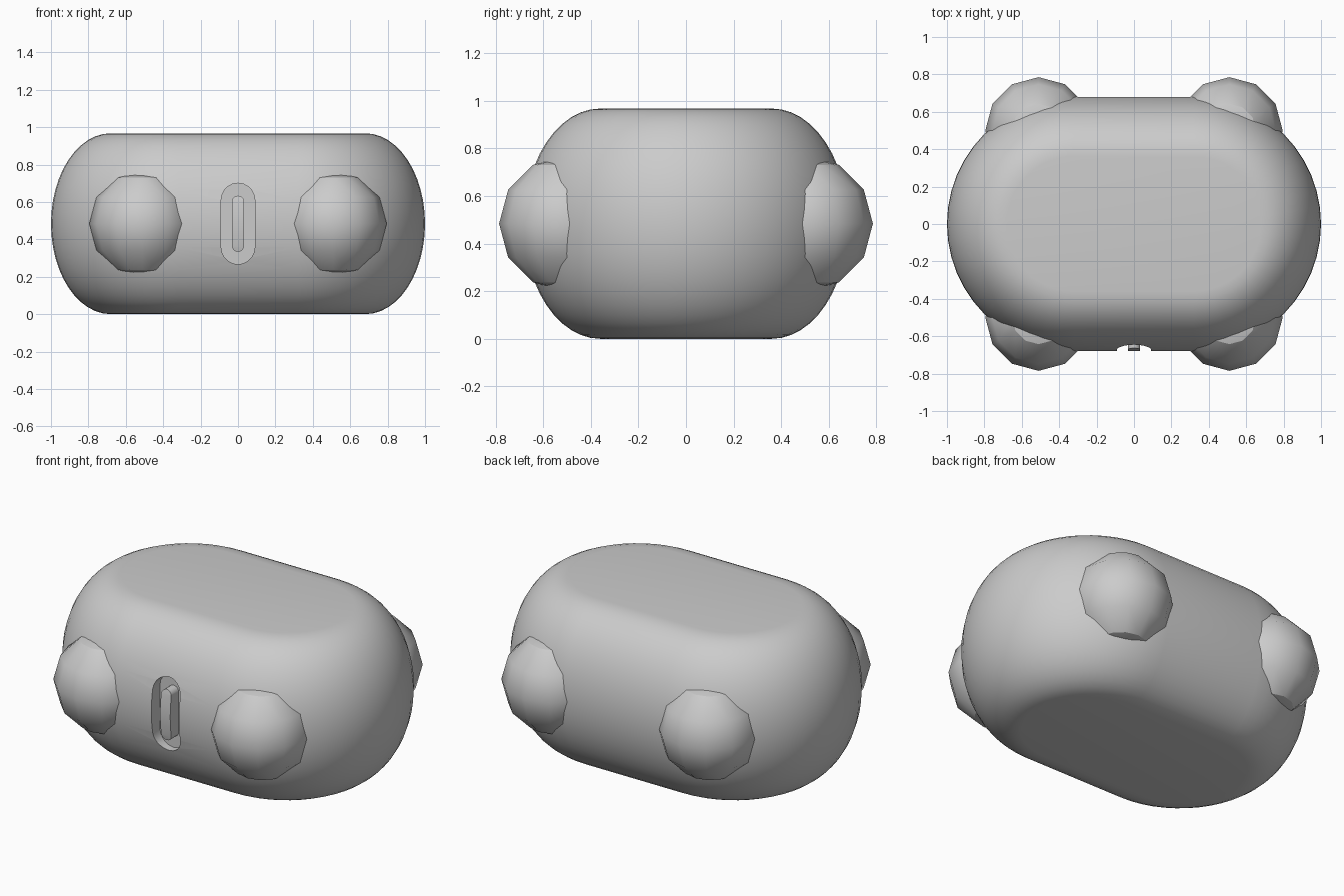
import bpy, bmesh
from math import pi, sin, cos, radians

cube = bpy.data.objects.get("Cube")
if cube:
    bpy.data.objects.remove(cube, do_unlink=True)

HEIGHT = 0.967
MID = HEIGHT / 2

grey = bpy.data.materials.new("light grey")
grey.use_nodes = True
grey.diffuse_color = (0.6, 0.6, 0.6, 1)
grey.node_tree.nodes["Principled BSDF"].inputs["Base Color"].default_value = (0.6, 0.6, 0.6, 1)


def stadium(half, r, steps):
    """Outline of two half circles joined by straight sides, long in the first axis."""
    points = []
    for side, start in ((1, -pi / 2), (-1, pi / 2)):
        for i in range(steps + 1):
            a = start + pi * i / steps
            points.append((side * half + r * cos(a), r * sin(a)))
    return points


def bridge(bm, a, b):
    n = len(a)
    for i in range(n):
        j = (i + 1) % n
        bm.faces.new((a[i], a[j], b[j], b[i]))


def make_object(name, bm):
    bmesh.ops.recalc_face_normals(bm, faces=bm.faces)
    mesh = bpy.data.meshes.new(name)
    bm.to_mesh(mesh)
    bm.free()
    mesh.materials.append(grey)
    obj = bpy.data.objects.new(name, mesh)
    bpy.context.collection.objects.link(obj)
    return obj


def select_only(obj):
    bpy.ops.object.select_all(action='DESELECT')
    obj.select_set(True)
    bpy.context.view_layer.objects.active = obj


# Body: stacked stadium outlines following an elliptical edge
bm = bmesh.new()
rings = []
LEVELS = 24
for k in range(LEVELS + 1):
    t = -pi / 2 + pi * k / LEVELS
    outline = stadium(0.32, 0.36 + 0.32 * cos(t), 24)
    z = MID + MID * sin(t)
    rings.append([bm.verts.new((x, y, z)) for x, y in outline])
for low, high in zip(rings, rings[1:]):
    bridge(bm, low, high)
bm.faces.new(rings[0])
bm.faces.new(rings[-1])
body = make_object("body", bm)

# Front slot: a groove around a flush upright bar
bm = bmesh.new()
loops = []
for half, r in ((0.127, 0.09), (0.117, 0.033)):
    for y in (-0.8, -0.6):
        loops.append([bm.verts.new((v, y, MID + u)) for u, v in stadium(half, r, 10)])
outer_front, outer_back, inner_front, inner_back = loops
bridge(bm, outer_front, outer_back)
bridge(bm, outer_back, inner_back)
bridge(bm, inner_back, inner_front)
bridge(bm, inner_front, outer_front)
cutter = make_object("slot_cutter", bm)
cutter.hide_render = True

select_only(body)
mod = body.modifiers.new("slot", 'BOOLEAN')
mod.operation = 'DIFFERENCE'
mod.solver = 'EXACT'
mod.object = cutter
bpy.ops.object.modifier_apply(modifier=mod.name)
bpy.data.objects.remove(cutter, do_unlink=True)
bpy.ops.object.shade_smooth_by_angle(angle=radians(30))

# Four low-poly knobs at the corners
for y, end in ((-0.5, "front"), (0.5, "back")):
    for x, side in ((0.51, "left"), (-0.51, "right")):
        bm = bmesh.new()
        bmesh.ops.create_uvsphere(bm, u_segments=12, v_segments=6, radius=0.285)
        knob = make_object(f"{end}_{side}_knob", bm)
        knob.location = (x, y, MID)
        select_only(knob)
        bpy.ops.object.shade_smooth_by_angle(angle=radians(29.5))
